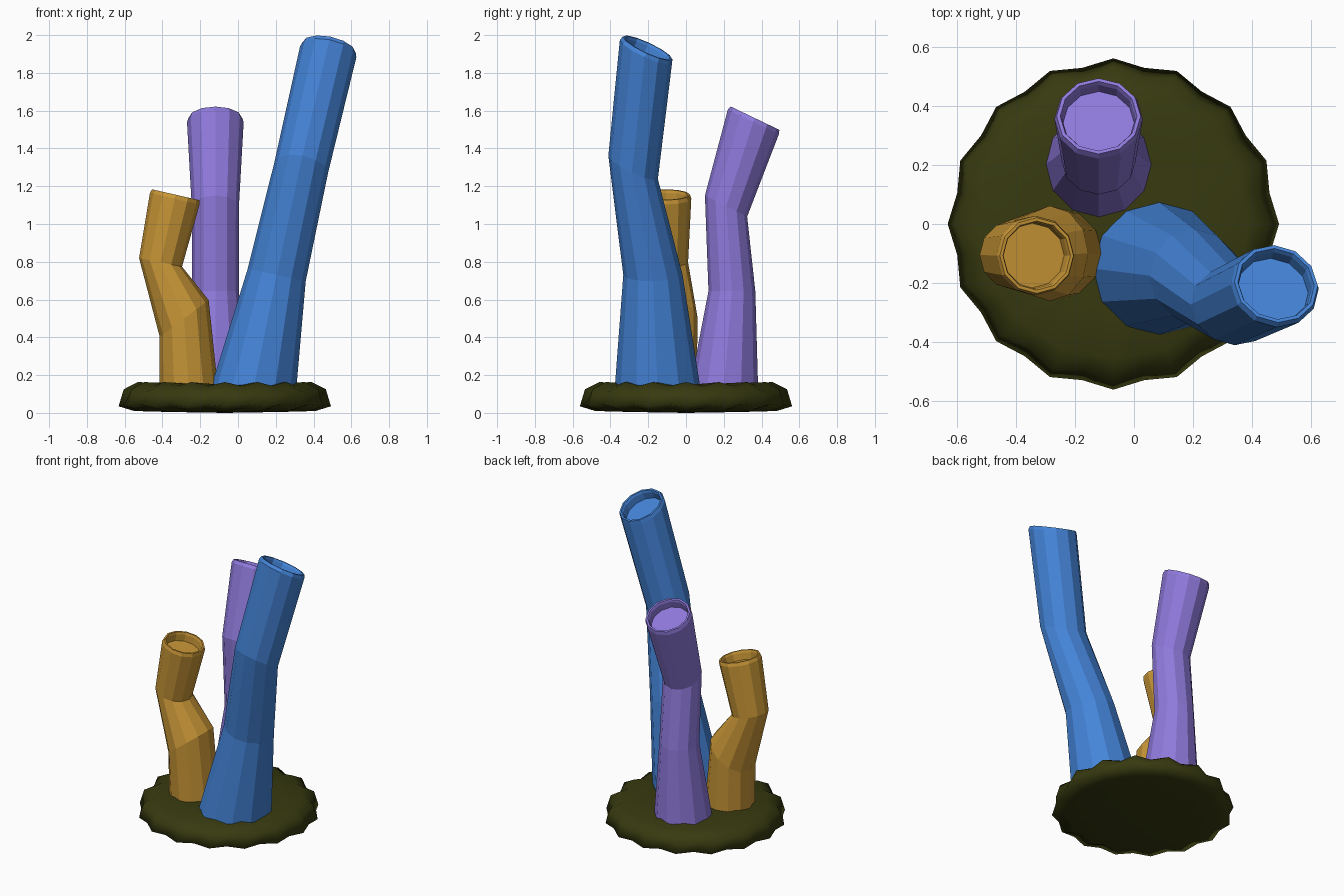
import bpy, bmesh
from math import sin, cos, pi
from mathutils import Vector

if "Cube" in bpy.data.objects:
    bpy.data.objects.remove(bpy.data.objects["Cube"])

SIDES = 12


def finish(name, bm, color, smooth):
    bmesh.ops.recalc_face_normals(bm, faces=bm.faces)
    mesh = bpy.data.meshes.new(name)
    bm.to_mesh(mesh)
    bm.free()
    for p in mesh.polygons:
        p.use_smooth = smooth
    mat = bpy.data.materials.new(name + "_color")
    mat.diffuse_color = (*color, 1)
    mat.use_nodes = True
    mat.node_tree.nodes["Principled BSDF"].inputs["Base Color"].default_value = mat.diffuse_color
    mesh.materials.append(mat)
    ob = bpy.data.objects.new(name, mesh)
    bpy.context.collection.objects.link(ob)
    return ob


def bridge(bm, a, b):
    n = len(a)
    for i in range(n):
        bm.faces.new((a[i], a[(i + 1) % n], b[(i + 1) % n], b[i]))


def tube(name, rings, color):
    """Each ring: centre, radius, lean of the ring normal in x and y."""
    bm = bmesh.new()
    loops = []

    def ring(center, r, gx, gy, offset=0.0):
        normal = Vector((gx, gy, 1)).normalized()
        q = Vector((0, 0, 1)).rotation_difference(normal)
        c = Vector(center) + normal * offset
        loops.append([bm.verts.new(c + q @ Vector((r * cos(2 * pi * i / SIDES),
                                                   r * sin(2 * pi * i / SIDES), 0)))
                      for i in range(SIDES)])

    for c, r, gx, gy in rings[:-1]:
        ring(c, r, gx, gy)
    # bevelled rim and shallow recessed mouth
    c, r, gx, gy = rings[-1]
    for scale, offset in ((1, -0.022), (0.95, 0), (0.87, 0), (0.83, -0.015), (0.81, -0.06)):
        ring(c, r * scale, gx, gy, offset)
    for a, b in zip(loops, loops[1:]):
        bridge(bm, a, b)
    bm.faces.new(loops[0])
    bm.faces.new(loops[-1])
    return finish(name, bm, color, False)


# scalloped rocky base: (peak radius, valley radius, peak z, valley z)
profile = [(0.30, 0.30, 0.005, 0.005), (0.48, 0.45, 0.01, 0.025),
           (0.562, 0.54, 0.035, 0.045), (0.535, 0.505, 0.125, 0.11),
           (0.46, 0.45, 0.163, 0.143), (0.25, 0.25, 0.155, 0.15)]
bm = bmesh.new()
loops = []
for rp, rv, zp, zv in profile:
    loop = []
    for i in range(32):
        r, z = (rv, zv) if i % 2 else (rp, zp)
        a = 2 * pi * i / 32
        loop.append(bm.verts.new((-0.07 + r * cos(a), r * sin(a), z)))
    loops.append(loop)
for a, b in zip(loops, loops[1:]):
    bridge(bm, a, b)
for loop, z in ((loops[0], 0.0), (loops[-1], 0.15)):
    mid = bm.verts.new((-0.07, 0, z))
    for i in range(32):
        bm.faces.new((loop[i], loop[(i + 1) % 32], mid))
finish("rock_base", bm, (0.038, 0.042, 0.005), True)

# three sponge tubes
tube("tall_tube", [((0.08, -0.15, 0.12), 0.228, 0, 0),
                   ((0.205, -0.175, 0.73), 0.157, 0.22, 0),
                   ((0.335, -0.28, 1.30), 0.145, 0.22, 0.48),
                   ((0.482, -0.203, 1.932), 0.152, 0.22, 0.47)],
     (0.058, 0.231, 0.687))
tube("middle_tube", [((-0.12, 0.2, 0.12), 0.182, 0, 0),
                     ((-0.12, 0.243, 0.645), 0.124, 0, 0),
                     ((-0.12, 0.212, 1.095), 0.125, 0, 0.5),
                     ((-0.12, 0.366, 1.56), 0.15, 0, 0.48)],
     (0.275, 0.195, 0.716))
tube("short_tube", [((-0.26, -0.1, 0.12), 0.155, 0, 0),
                    ((-0.285, -0.1, 0.50), 0.162, -0.75, 0),
                    ((-0.41, -0.105, 0.797), 0.116, 0.2, 0),
                    ((-0.33, -0.107, 1.155), 0.135, 0.23, 0)],
     (0.578, 0.305, 0.038))
